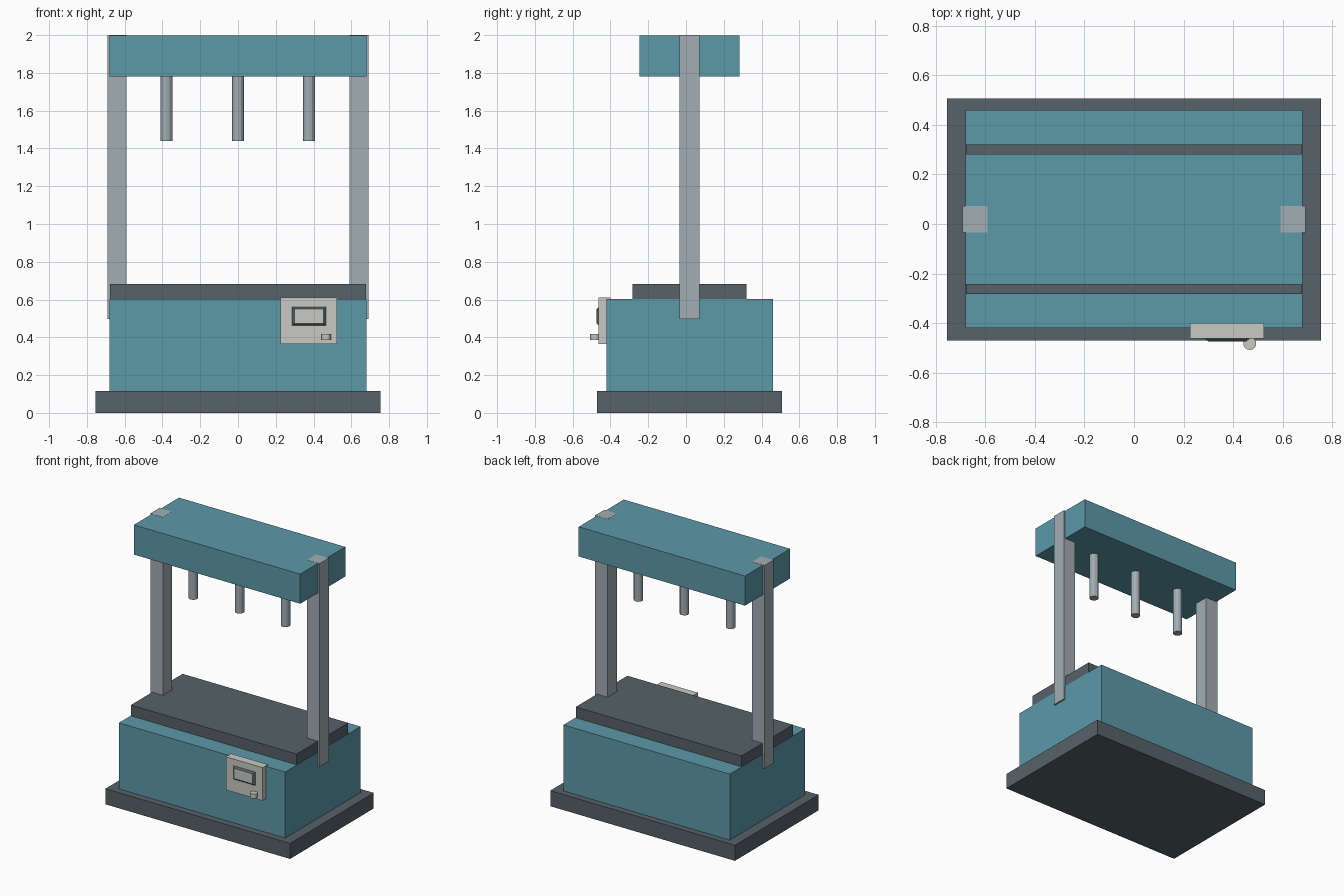
import bpy
import bmesh
from mathutils import Matrix, Vector

cube = bpy.data.objects.get("Cube")
if cube:
    bpy.data.objects.remove(cube, do_unlink=True)


def material(name, rgb):
    mat = bpy.data.materials.new(name)
    mat.use_nodes = True
    mat.diffuse_color = (*rgb, 1)
    bsdf = next(n for n in mat.node_tree.nodes if n.type == "BSDF_PRINCIPLED")
    bsdf.inputs["Base Color"].default_value = (*rgb, 1)
    return mat


teal = material("teal paint", (0.107, 0.319, 0.397))
slate = material("dark slate", (0.093, 0.122, 0.140))
steel = material("brushed steel", (0.361, 0.423, 0.451))
cream = material("pale panel", (0.578, 0.591, 0.546))


def finish(name, bm, *mats):
    mesh = bpy.data.meshes.new(name)
    bm.to_mesh(mesh)
    bm.free()
    for mat in mats:
        mesh.materials.append(mat)
    obj = bpy.data.objects.new(name, mesh)
    bpy.context.collection.objects.link(obj)
    return obj


def box_mesh(x, y, z):
    """Box spanning the given (low, high) ranges."""
    size = Vector([r[1] - r[0] for r in (x, y, z)])
    mid = Vector([(r[0] + r[1]) / 2 for r in (x, y, z)])
    bm = bmesh.new()
    bmesh.ops.create_cube(bm, size=1, matrix=Matrix.Translation(mid) @ Matrix.Diagonal((*size, 1)))
    return bm


def box(name, mat, x, y, z):
    return finish(name, box_mesh(x, y, z), mat)


def cylinder(name, mat, radius, centre, z, sides=12):
    bm = bmesh.new()
    mid = Matrix.Translation((*centre, (z[0] + z[1]) / 2))
    bmesh.ops.create_cone(bm, cap_ends=True, segments=sides, radius1=radius,
                          radius2=radius, depth=z[1] - z[0], matrix=mid)
    return finish(name, bm, mat)


# Plinth, cabinet and work table
box("plinth", slate, (-0.755, 0.755), (-0.47, 0.507), (0, 0.115))
box("cabinet", teal, (-0.68, 0.68), (-0.42, 0.46), (0.11, 0.603))
box("work_table", slate, (-0.677, 0.677), (-0.283, 0.32), (0.60, 0.683))

# Overhead beam carried by two columns
box("top_beam", teal, (-0.68, 0.68), (-0.245, 0.282), (1.78, 1.999))
box("left_column", steel, (0.59, 0.692), (-0.035, 0.072), (0.498, 2.0))
box("right_column", steel, (-0.692, -0.59), (-0.035, 0.072), (0.498, 2.0))

# Three press rods under the beam
for side, x in (("right", -0.378), ("middle", 0), ("left", 0.376)):
    cylinder(side + "_press_rod", steel, 0.032, (x, 0.018), (1.44, 1.80))

# Control panel
box("control_panel", cream, (0.225, 0.525), (-0.462, -0.40), (0.365, 0.61))

# Display: dark bezel sloping in to a pale screen on its front face
bm = box_mesh((0.276, 0.476), (-0.474, -0.455), (0.455, 0.568))
front = min(bm.faces, key=lambda f: f.calc_center_median().y)
middle = front.calc_center_median()
for v in front.verts:
    v.co.x = middle.x + (v.co.x - middle.x) * 0.76
    v.co.z = middle.z + (v.co.z - middle.z) * 0.67
front.material_index = 1
finish("display", bm, slate, cream)

# Control knob
cylinder("control_knob", cream, 0.026, (0.467, -0.482), (0.386, 0.418), 16)
